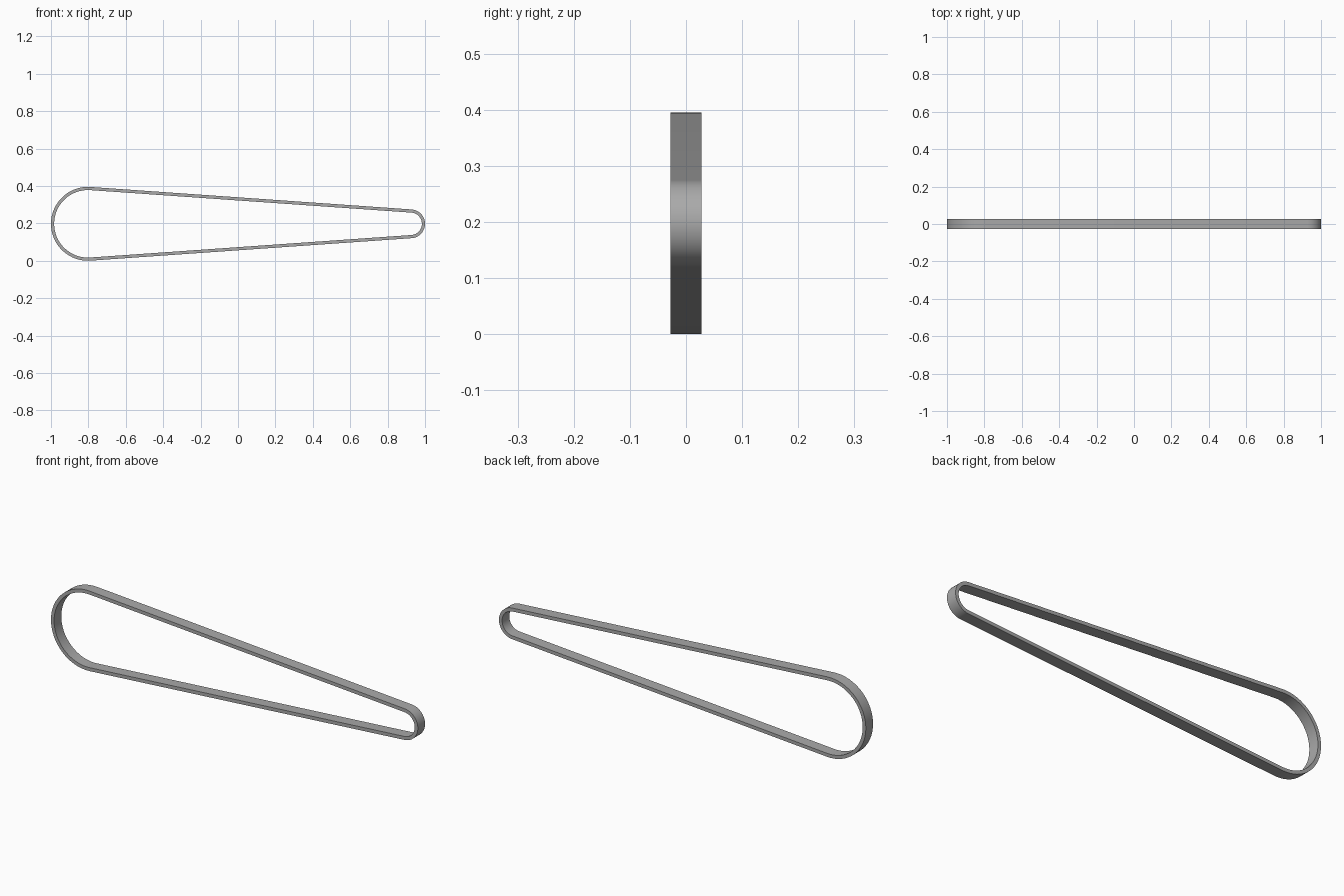
import bpy, bmesh
from math import asin, cos, sin, pi

old = bpy.data.objects.get("Cube")
if old:
    bpy.data.objects.remove(old, do_unlink=True)

# Pulley radii (outer belt surface), belt thickness and width
BIG, SMALL = 0.1975, 0.077
THICK, WIDTH = 0.017, 0.056
STEPS = 32

rubber = bpy.data.materials.new("belt_grey")
rubber.use_nodes = True
colour = (0.4, 0.4, 0.4, 1)
rubber.diffuse_color = colour
rubber.node_tree.nodes["Principled BSDF"].inputs["Base Color"].default_value = colour

big_x, small_x = BIG - 1, 1 - SMALL
tilt = asin((BIG - SMALL) / (small_x - big_x))


def arc(cx, radius, start, end):
    """Points along an arc in the xz plane."""
    angles = [start + (end - start) * i / STEPS for i in range(STEPS + 1)]
    return [(cx + radius * cos(a), BIG + radius * sin(a)) for a in angles]


def loop(inset):
    """Closed outline round both pulleys, joined by tangent runs."""
    top = pi / 2 - tilt
    return (arc(small_x, SMALL - inset, -top, top)
            + arc(big_x, BIG - inset, top, 2 * pi - top))


# Belt: a rectangular section swept along the loop
bm = bmesh.new()
corners = [(0, -WIDTH / 2), (0, WIDTH / 2), (THICK, WIDTH / 2), (THICK, -WIDTH / 2)]
rails = [[bm.verts.new((x, y, z)) for x, z in loop(inset)] for inset, y in corners]
count = len(rails[0])
for k in range(4):
    a, b = rails[k], rails[(k + 1) % 4]
    for i in range(count):
        j = (i + 1) % count
        bm.faces.new((a[i], a[j], b[j], b[i]))
bmesh.ops.recalc_face_normals(bm, faces=bm.faces)

mesh = bpy.data.meshes.new("drive_belt")
bm.to_mesh(mesh)
bm.free()
mesh.materials.append(rubber)
belt = bpy.data.objects.new("drive_belt", mesh)
bpy.context.collection.objects.link(belt)
bpy.context.view_layer.objects.active = belt
belt.select_set(True)
bpy.ops.object.shade_smooth_by_angle()
